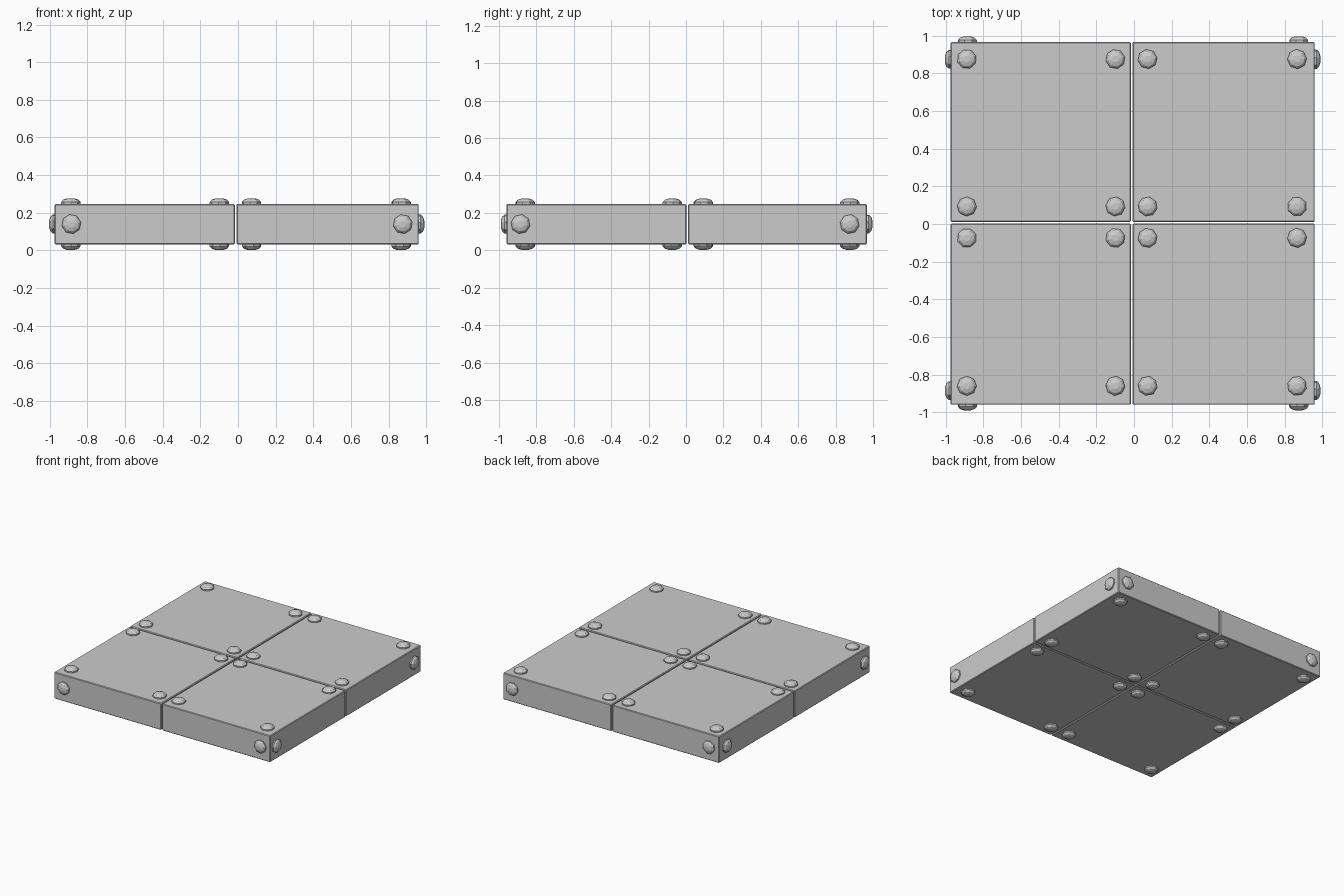
import bpy, bmesh, math
from mathutils import Matrix, Vector

if "Cube" in bpy.data.objects:
    bpy.data.objects.remove(bpy.data.objects["Cube"])

Z0, Z1 = 0.032, 0.247                        # slab underside and top
XS = ((-0.974, -0.017), (-0.008, 0.960))     # slab columns
YS = ((-0.960, 0.002), (0.011, 0.967))       # slab rows
RIVET = ((0.052, -0.01), (0.052, 0.010), (0.040, 0.023), (0.018, 0.030))
SIDES = 8


def link(bm, name):
    bmesh.ops.recalc_face_normals(bm, faces=bm.faces)
    me = bpy.data.meshes.new(name)
    bm.to_mesh(me)
    bm.free()
    ob = bpy.data.objects.new(name, me)
    bpy.context.collection.objects.link(ob)
    return ob


def slab(name, xr, yr):
    bm = bmesh.new()
    size = (xr[1] - xr[0], yr[1] - yr[0], Z1 - Z0)
    mid = (sum(xr) / 2, sum(yr) / 2, (Z0 + Z1) / 2)
    bmesh.ops.create_cube(bm, size=1, matrix=Matrix.Translation(mid) @ Matrix.Diagonal((*size, 1)))
    ob = link(bm, name)
    bev = ob.modifiers.new("worn_edge", 'BEVEL')
    bev.width, bev.segments = 0.005, 1


def rivet(name, pos, normal, turn):
    # faceted dome head pointing along the normal
    bm = bmesh.new()
    rings = []
    for r, h in RIVET:
        rings.append([bm.verts.new((r * math.cos(a), r * math.sin(a), h))
                      for a in (turn + 2 * math.pi * i / SIDES for i in range(SIDES))])
    for lo, hi in zip(rings, rings[1:]):
        for i in range(SIDES):
            j = (i + 1) % SIDES
            bm.faces.new((lo[i], lo[j], hi[j], hi[i]))
    bm.faces.new(rings[-1])
    bm.faces.new(rings[0][::-1])
    rot = Vector(normal).to_track_quat('Z', 'Y').to_matrix().to_4x4()
    bm.transform(Matrix.Translation(pos) @ rot)
    link(bm, name)


# four floor slabs
for i, xr in enumerate(XS):
    for j, yr in enumerate(YS):
        slab(f"slab_{i}{j}", xr, yr)

# rivets at every slab corner, top and underside
k = 0
for x in (-0.888, -0.099, 0.072, 0.866):
    for y in (-0.860, -0.074, 0.093, 0.876):
        rivet("top_rivet", (x, y, Z1), (0, 0, 1), k * 0.37)
        rivet("bottom_rivet", (x, y, Z0), (0, 0, -1), k * 0.37)
        k += 1

# two rivets on each outer side, near the corners
for c in (-0.885, 0.875):
    rivet("front_rivet", (c, YS[0][0], 0.14), (0, -1, 0), 0.2)
    rivet("back_rivet", (c, YS[1][1], 0.14), (0, 1, 0), 0.5)
    rivet("left_rivet", (XS[0][0], c, 0.14), (-1, 0, 0), 0.3)
    rivet("right_rivet", (XS[1][1], c, 0.14), (1, 0, 0), 0.6)
